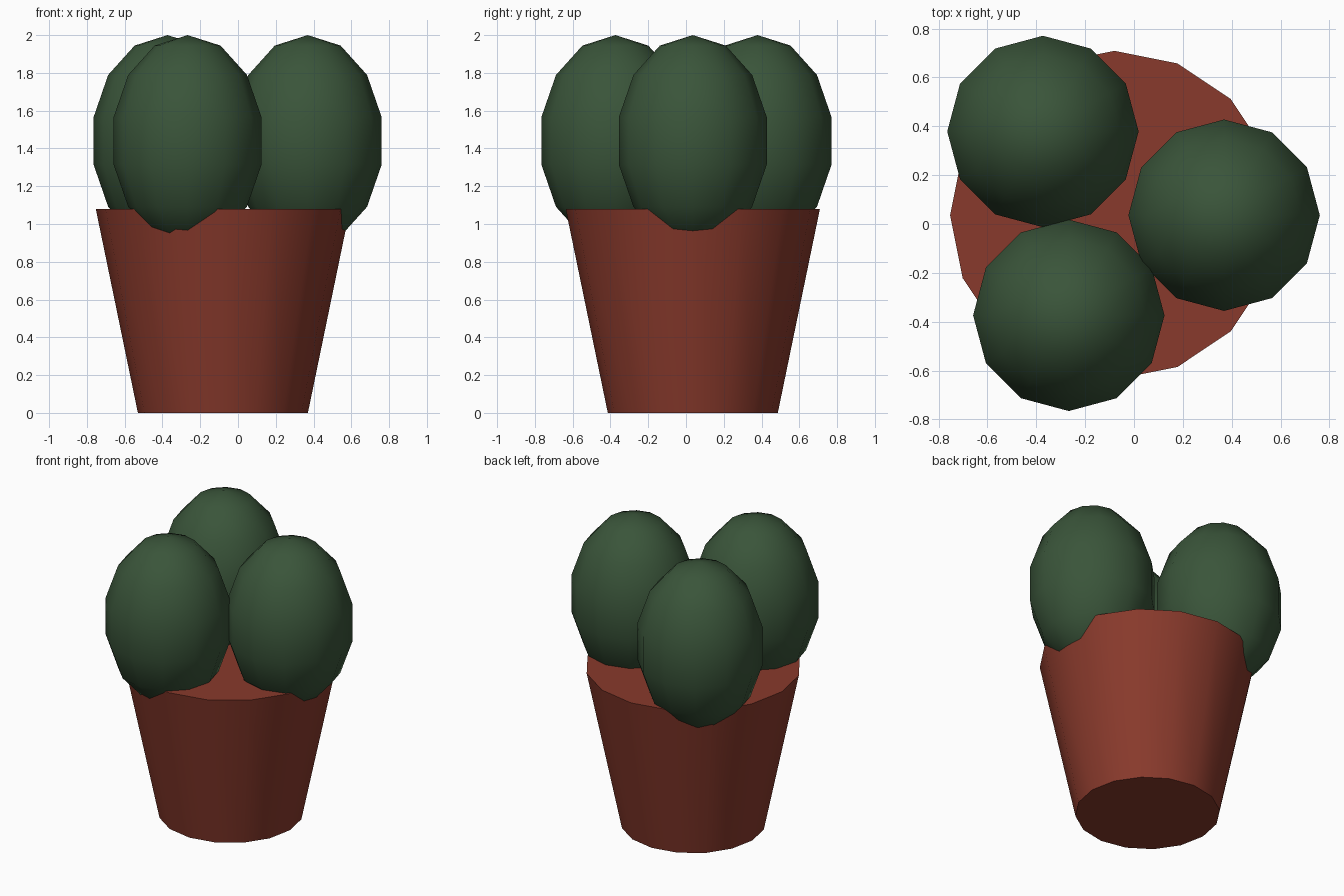
import bpy
from math import radians

if "Cube" in bpy.data.objects:
    bpy.data.objects.remove(bpy.data.objects["Cube"])


def material(name, color):
    mat = bpy.data.materials.new(name)
    mat.diffuse_color = color
    mat.use_nodes = True
    mat.node_tree.nodes["Principled BSDF"].inputs["Base Color"].default_value = mat.diffuse_color
    return mat


def finish(name, mat):
    obj = bpy.context.object
    obj.name = name
    obj.data.materials.append(mat)
    bpy.ops.object.shade_smooth_by_angle(angle=radians(50))
    return obj


terracotta = material("terracotta", (0.25, 0.042, 0.025, 1))
green = material("cactus_green", (0.042, 0.09, 0.042, 1))

# Tapered 16-sided pot with a flat, filled top
POT_HEIGHT = 1.08
bpy.ops.mesh.primitive_cone_add(vertices=16, radius1=0.45, radius2=0.673,
                                depth=POT_HEIGHT,
                                location=(-0.08, 0.036, POT_HEIGHT / 2))
finish("pot", terracotta)

# Three egg-shaped cactus lobes sunk into the pot top
lobes = {
    "cactus_right": (0.369, 0.036),
    "cactus_back_left": (-0.373, 0.379),
    "cactus_front_left": (-0.267, -0.374),
}
for name, (x, y) in lobes.items():
    bpy.ops.mesh.primitive_uv_sphere_add(segments=12, ring_count=7, radius=1,
                                         location=(x, y, 1.44),
                                         scale=(0.402, 0.402, 0.56))
    finish(name, green)
